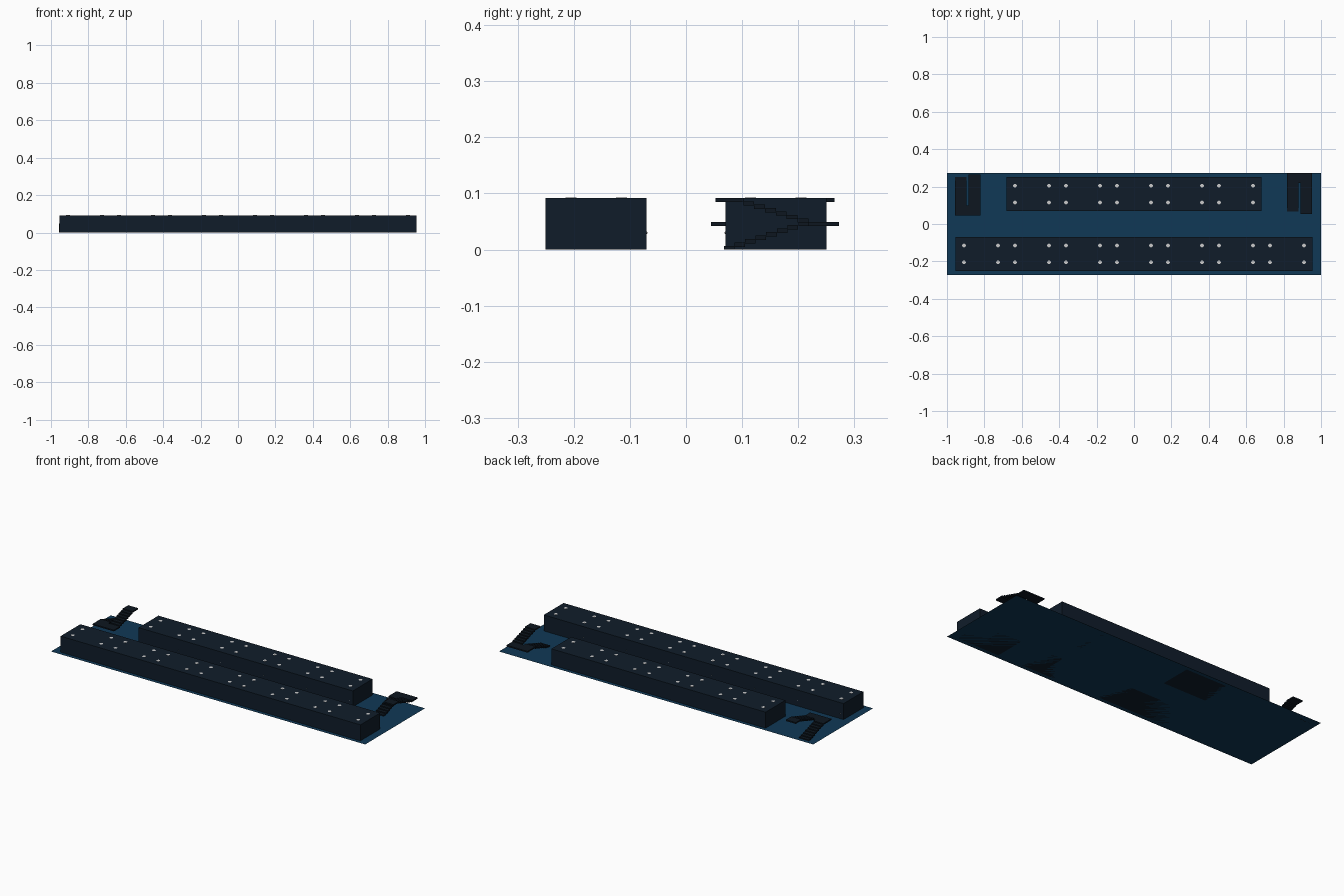
import bpy, bmesh
from mathutils import Matrix, Vector

if "Cube" in bpy.data.objects:
    bpy.data.objects.remove(bpy.data.objects["Cube"])


def material(name, rgb):
    m = bpy.data.materials.new(name)
    m.diffuse_color = (*rgb, 1)
    m.use_nodes = True
    m.node_tree.nodes["Principled BSDF"].inputs["Base Color"].default_value = m.diffuse_color
    return m


WALL = material("dark_wall", (0.005, 0.012, 0.023))
GROUND = material("blue_ground", (0.005, 0.04, 0.092))
STEP = material("dark_step", (0.004, 0.008, 0.014))
LIGHT = material("white_light", (0.9, 0.9, 0.88))


def add_box(bm, lo, hi):
    lo, hi = Vector(lo), Vector(hi)
    mat = Matrix.Translation((lo + hi) / 2) @ Matrix.Diagonal((*(hi - lo), 1))
    bmesh.ops.create_cube(bm, size=1, matrix=mat)


def finish(bm, name, mat):
    bmesh.ops.recalc_face_normals(bm, faces=bm.faces)
    me = bpy.data.meshes.new(name)
    bm.to_mesh(me)
    bm.free()
    me.materials.append(mat)
    ob = bpy.data.objects.new(name, me)
    bpy.context.collection.objects.link(ob)
    return ob


UNIT, DEPTH, STOREY, H = 0.2727, 0.18, 0.046, 0.092


# One row of two-storey rooms with roof lights and corridor door knobs
def room_row(name, count, yc):
    rooms, lights, knobs = bmesh.new(), bmesh.new(), bmesh.new()
    side = 1 if yc < 0 else -1          # direction of the corridor
    for i in range(count):
        xc = (i - (count - 1) / 2) * UNIT
        for s in range(2):
            add_box(rooms, (xc - UNIT / 2, yc - DEPTH / 2, s * STOREY),
                    (xc + UNIT / 2, yc + DEPTH / 2, (s + 1) * STOREY))
        for dx in (-0.091, 0.091):
            for dy in (-0.045, 0.045):
                bmesh.ops.create_cone(
                    lights, cap_ends=True, segments=16, radius1=0.01, radius2=0.01,
                    depth=0.001, matrix=Matrix.Translation((xc + dx, yc + dy, H)))
        bmesh.ops.create_icosphere(
            knobs, subdivisions=1, radius=0.002,
            matrix=Matrix.Translation((xc - side * 0.115, yc + side * DEPTH / 2, 0.03)))
    finish(rooms, name + "_rooms", WALL)
    finish(lights, name + "_roof_lights", LIGHT)
    finish(knobs, name + "_door_knobs", LIGHT)


# Switchback stair: lower flight on the -x side, upper flight on the +x side
def staircase(name, x0, x1, flip):
    bm = bmesh.new()

    def slab(xa, xb, ya, yb, top):
        if flip:
            ya, yb = 0.318 - yb, 0.318 - ya
        add_box(bm, (xa, ya, max(0, top - 0.0075)), (xb, yb, top))

    xm, gap, n = (x0 + x1) / 2, 0.005, 8
    run = 0.15 / n
    rise = 0.0495 / n
    for i in range(n):                   # lower flight
        y = 0.25 - i * run
        slab(x0, xm - gap, y - run, y, (i + 1) * rise)
    slab(x0, x1, 0.045, 0.1, 0.0495)     # half landing
    run, rise = 0.135 / 7, 0.0425 / 7
    for i in range(7):                   # upper flight
        y = 0.1 + i * run
        slab(xm + gap, x1, y, y + run, 0.0495 + (i + 1) * rise)
    slab(xm + gap, x1, 0.215, 0.265, H)  # top landing
    finish(bm, name, STEP)


# Flat ground sheet
g = bmesh.new()
bmesh.ops.create_grid(g, x_segments=1, y_segments=1, size=1,
                      matrix=Matrix.Diagonal((1, 0.272, 1, 1)))
finish(g, "ground", GROUND)

room_row("front_block", 7, -0.16)
room_row("back_block", 5, 0.16)
staircase("left_staircase", -0.957, -0.822, False)
staircase("right_staircase", 0.818, 0.952, True)
